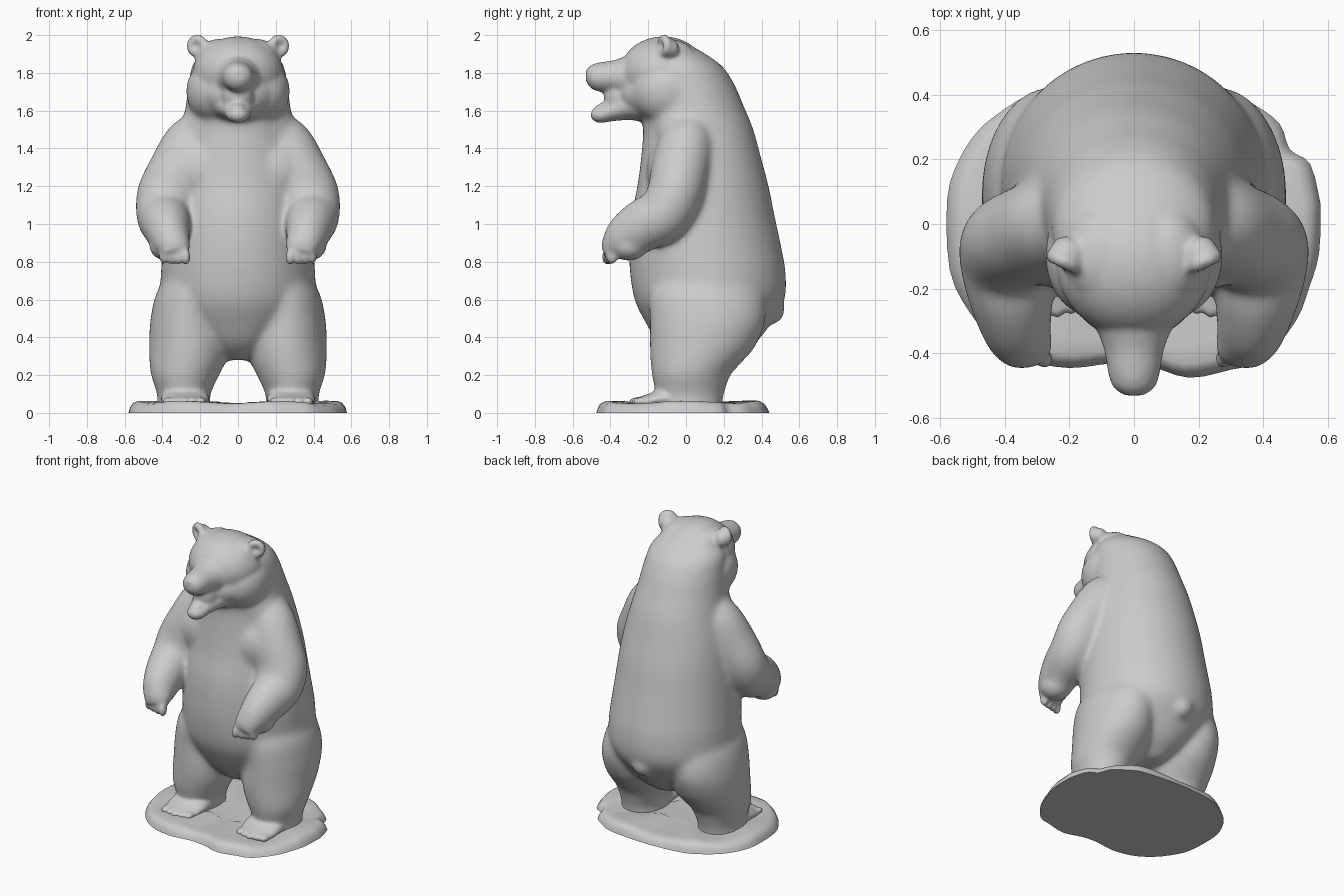
import bpy, bmesh, math, random
from mathutils import Vector, Matrix

random.seed(4)
cube = bpy.data.objects.get("Cube")
if cube:
    bpy.data.objects.remove(cube, do_unlink=True)

stone = bpy.data.materials.new("stone_grey")
stone.use_nodes = True
GREY = (0.6, 0.6, 0.6, 1)
stone.diffuse_color = GREY
stone.node_tree.nodes["Principled BSDF"].inputs["Base Color"].default_value = GREY


def spline(rows, steps=5):
    """Catmull-Rom interpolation through rows of numbers."""
    out = []
    for i in range(len(rows) - 1):
        quad = [rows[max(0, min(len(rows) - 1, i + k))] for k in (-1, 0, 1, 2)]
        for s in range(steps):
            t = s / steps
            out.append([b + t / 2 * (c - a + t * (2*a - 5*b + 4*c - d + t * (3*(b - c) + d - a)))
                        for a, b, c, d in zip(*quad)])
    return out + [list(rows[-1])]


def loft(bm, rows, normal=None, side=1, sides=48):
    """Skin elliptical rings (x, y, z, width, depth); side mirrors in x."""
    rows = spline(rows)
    centres = [Vector((r[0] * side, r[1], r[2])) for r in rows]
    rings = []
    for i, (c, row) in enumerate(zip(centres, rows)):
        n = Vector(normal) if normal else centres[min(i + 1, len(rows) - 1)] - centres[max(i - 1, 0)]
        n.normalize()
        u = (Vector((1, 0, 0)) - n * n.x).normalized()
        v = n.cross(u)
        angles = [math.tau * k / sides for k in range(sides)]
        rings.append([bm.verts.new(c + u * row[3] * math.cos(a) + v * row[4] * math.sin(a))
                      for a in angles])
    for a, b in zip(rings, rings[1:]):
        for k in range(sides):
            j = (k + 1) % sides
            bm.faces.new((a[k], a[j], b[j], b[k]))
    bm.faces.new(rings[0][::-1])
    bm.faces.new(rings[-1])


def ball(bm, centre, radii, rot=None):
    m = Matrix.Translation(centre) @ (rot or Matrix()) @ Matrix.Diagonal((*radii, 1))
    bmesh.ops.create_uvsphere(bm, u_segments=32, v_segments=20, radius=1, matrix=m)


def finish(bm, name):
    bmesh.ops.recalc_face_normals(bm, faces=bm.faces)
    mesh = bpy.data.meshes.new(name)
    bm.to_mesh(mesh)
    bm.free()
    mesh.materials.append(stone)
    obj = bpy.data.objects.new(name, mesh)
    bpy.context.collection.objects.link(obj)
    bpy.ops.object.select_all(action='DESELECT')
    obj.select_set(True)
    bpy.context.view_layer.objects.active = obj
    return obj


bm = bmesh.new()

# Torso, from crotch to crown
UP, AHEAD = (0, 0, 1), (0, -1, 0)
torso = [(.28, .10, .06, .14), (.36, .11, .2, .25), (.48, .12, .335, .335), (.6, .125, .405, .397),
         (.75, .115, .408, .412), (.9, .1, .395, .4), (1.05, .09, .38, .378), (1.2, .09, .36, .348),
         (1.35, .08, .335, .318), (1.5, .065, .3, .292), (1.62, .035, .278, .273),
         (1.75, 0, .26, .25), (1.85, -.035, .235, .21), (1.95, -.1, .15, .12)]
loft(bm, [(0, y, z, w, d) for z, y, w, d in torso], UP)
ball(bm, (0, .46, .545), (.075, .065, .075))  # tail

# Head with jaw mass, upper muzzle, mouth, lower jaw and tongue
ball(bm, (0, -.12, 1.8), (.24, .23, .193))
ball(bm, (0, -.17, 1.69), (.21, .19, .14))
loft(bm, [(0, -.24, 1.77, .17, .13), (0, -.32, 1.775, .12, .112), (0, -.39, 1.78, .092, .085),
          (0, -.46, 1.778, .08, .077), (0, -.505, 1.78, .064, .06), (0, -.53, 1.785, .03, .03)], AHEAD)
ball(bm, (0, -.33, 1.67), (.085, .105, .11))
loft(bm, [(0, -.2, 1.64, .18, .1), (0, -.3, 1.63, .12, .08), (0, -.38, 1.605, .08, .06),
          (0, -.45, 1.58, .062, .045), (0, -.485, 1.578, .045, .034), (0, -.505, 1.578, .022, .015)], AHEAD)
ball(bm, (0, -.42, 1.63), (.035, .07, .018), Matrix.Rotation(.25, 4, 'X'))

for side in (-1, 1):
    # Crown, cheeks, neck slope and chest muscles
    ball(bm, (side * .1, -.1, 1.86), (.12, .16, .12))
    ball(bm, (side * .12, -.1, 1.7), (.155, .19, .17))
    ball(bm, (side * .15, 0, 1.5), (.15, .17, .18))
    ball(bm, (side * .19, -.03, 1.28), (.2, .18, .2))
    # Ears: a rim of small beads around a thick dish
    hub = Vector((side * .216, -.115, 1.943))
    across = Vector((side * .9, .43, 0))
    for k in range(16):
        a = math.tau * k / 16
        ball(bm, hub + across * .038 * math.cos(a) + Vector((0, 0, .038)) * math.sin(a), (.024,) * 3)
    ball(bm, hub + Vector((-side * .016, .03, -.014)), (.058, .044, .054),
         Matrix.Rotation(side * .45, 4, 'Z'))

    # Arm, bent forward at the elbow, with heavy palm and drooping fingers
    loft(bm, [(.16, .03, 1.5, .13, .13), (.235, 0, 1.41, .165, .15), (.31, -.03, 1.28, .165, .155),
              (.367, -.06, 1.15, .17, .15), (.39, -.12, 1.05, .15, .145), (.38, -.22, .995, .132, .14),
              (.362, -.32, .93, .108, .118), (.34, -.38, .88, .088, .078),
              (.33, -.41, .84, .07, .04)], side=side)
    ball(bm, (side * .375, -.3, .885), (.095, .1, .08))
    for k in range(4):
        ball(bm, (side * (.275 + .04 * k), -.415 + .008 * k, .825 + .002 * k), (.023, .032, .044))

    # Leg and foot
    leg = [(.03, .287, .015, .142, .175), (.1, .287, .02, .142, .18), (.2, .28, .028, .18, .208),
           (.27, .267, .055, .202, .243), (.36, .258, .09, .213, .282), (.5, .26, .115, .203, .307),
           (.65, .23, .105, .195, .3), (.8, .16, .1, .16, .25)]
    loft(bm, [(x, y, z, w, d) for z, x, y, w, d in leg], UP, side)
    loft(bm, [(.28, -.02, .075, .125, .08), (.28, -.13, .075, .128, .056), (.283, -.2, .062, .122, .038),
              (.283, -.26, .055, .105, .026)], AHEAD, side)
    for k in range(5):
        ball(bm, (side * (.193 + .045 * k), -.262 + .01 * abs(k - 2), .06), (.025, .04, .024))

# Fuse all parts into one skin, blending the torso and limb roots most
bear = finish(bm, "bear")
remesh = bear.modifiers.new("fuse", 'REMESH')
remesh.mode = 'VOXEL'
remesh.voxel_size = .011
remesh.use_smooth_shade = True
bpy.ops.object.modifier_apply(modifier="fuse")
flesh = bear.vertex_groups.new(name="flesh")
for v in bear.data.vertices:
    x, y, z = v.co
    weight = min(z - .12, 1.78 - z, y + .34) / .15
    if weight > 0:
        flesh.add([v.index], min(weight, 1), 'REPLACE')
for name, group, count in (("blend", "flesh", 40), ("soften", "", 7)):
    smooth = bear.modifiers.new(name, 'SMOOTH')
    smooth.vertex_group = group
    smooth.factor = .5
    smooth.iterations = count
    bpy.ops.object.modifier_apply(modifier=name)
bpy.ops.object.shade_smooth()

# Rough rock slab under the feet
outline = [(.577, .06), (.572, -.09), (.54, -.2), (.5, -.3), (.4, -.42), (.3, -.45), (.17, -.475),
           (.05, -.44), (-.06, -.43), (-.2, -.445), (-.33, -.42), (-.43, -.36), (-.51, -.27),
           (-.57, -.14), (-.577, .08), (-.54, .2), (-.48, .29), (-.4, .355), (-.3, .41), (-.15, .435),
           (.05, .44), (.28, .415), (.37, .37), (.45, .31), (.482, .23), (.545, .185)]
bm = bmesh.new()
edge = spline(outline + outline[:1], 3)[:-1]
layers = []
for scale, z in ((1, 0), (.985, .022), (.955, .045), (.91, .056), (.8, .055), (.6, .052), (.3, .05)):
    ring = []
    for x, y in edge:
        bump = .009 * math.sin(11 * x + 2) * math.cos(9 * y) + random.uniform(-.002, .002)
        ring.append(bm.verts.new((x * scale, y * scale, z + bump * (z > 0))))
    layers.append(ring)
for a, b in zip(layers, layers[1:]):
    for k in range(len(a)):
        j = (k + 1) % len(a)
        bm.faces.new((a[k], a[j], b[j], b[k]))
bm.faces.new(layers[0])
bm.faces.new(layers[-1])
finish(bm, "rock_base")
bpy.ops.object.shade_smooth_by_angle(angle=math.radians(40))
